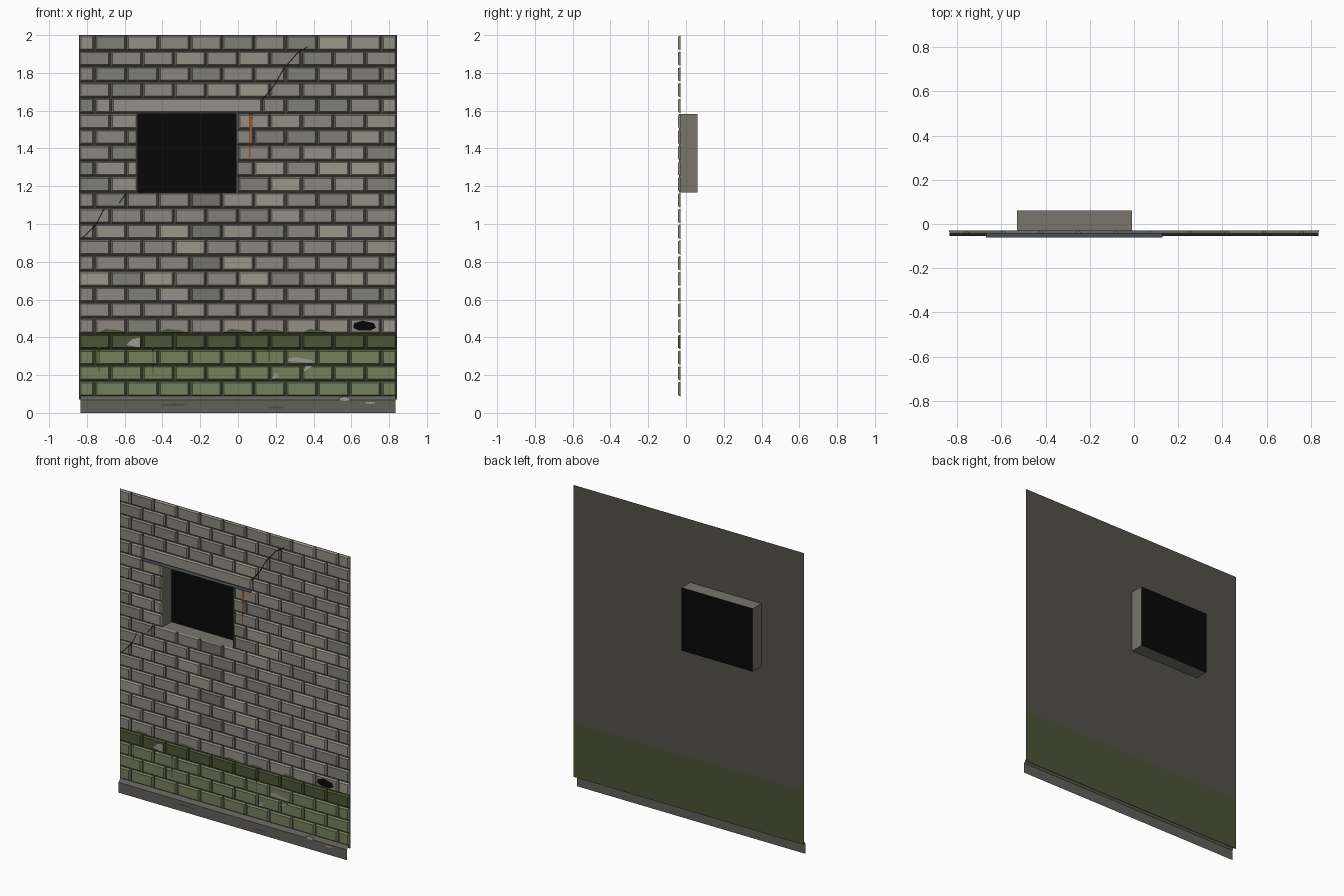
import bpy, math, random

if "Cube" in bpy.data.objects:
    bpy.data.objects.remove(bpy.data.objects["Cube"])

random.seed(4)
W, BASE, TOP, ROWS = 0.843, 0.0842, 2.0, 23
PITCH = (TOP - BASE) / ROWS
BRICK = 2 * W / 10
BACK, FACE = -0.03, -0.043
WX0, WX1 = -0.53, -0.01
WZ0, WZ1 = BASE + 13 * PITCH, BASE + 18 * PITCH
LX0, LX1 = -0.67, 0.13


def mat(name, r, g, b):
    m = bpy.data.materials.new(name)
    m.diffuse_color = tuple((c / 255) ** 2.2 for c in (r, g, b)) + (1,)
    m.use_nodes = True
    m.node_tree.nodes["Principled BSDF"].inputs["Base Color"].default_value = m.diffuse_color
    return m


STONE = [mat("stone_%d" % i, *c) for i, c in enumerate(
    [(138, 134, 127), (146, 142, 132), (128, 127, 117), (154, 151, 136)])]
DAMP = mat("damp_stone", 116, 114, 107)
MOSS, MOSS_DARK = mat("moss", 117, 127, 92), mat("moss_dark", 78, 86, 57)
MORTAR, MOSS_MORTAR = mat("mortar", 84, 82, 75), mat("moss_mortar", 76, 84, 56)
PLINTH, CHIP = mat("plinth", 98, 96, 90), mat("chip", 154, 151, 142)
REVEAL, BLACK = mat("reveal", 118, 116, 107), mat("black", 16, 16, 16)
CRACK, RUST = mat("crack", 36, 35, 33), mat("rust", 150, 80, 42)
DRIP, SMEAR = mat("drip", 72, 80, 92), mat("smear", 76, 75, 70)


def build(name, verts, faces, mats, idx=None):
    me = bpy.data.meshes.new(name)
    me.from_pydata(verts, [], faces)
    for m in mats:
        me.materials.append(m)
    if idx:
        me.polygons.foreach_set("material_index", idx)
    ob = bpy.data.objects.new(name, me)
    bpy.context.collection.objects.link(ob)
    return ob


def quads(name, rects, y, mats, idx=None):
    """Front-facing rectangles (x0, x1, z0, z1) at depth y."""
    v, f = [], []
    for x0, x1, z0, z1 in rects:
        n = len(v)
        v += [(x0, y, z0), (x1, y, z0), (x1, y, z1), (x0, y, z1)]
        f.append((n, n + 1, n + 2, n + 3))
    return build(name, v, f, mats, idx)


def patch(name, pts, m, y=FACE - 0.002):
    return build(name, [(x, y, z) for x, z in pts], [tuple(range(len(pts)))], [m])


def ribbon(name, pts, w, m):
    """Thin flat strip following a line on the wall face."""
    v = []
    for i, (x, z) in enumerate(pts):
        a, b = pts[max(i - 1, 0)], pts[min(i + 1, len(pts) - 1)]
        d = math.hypot(b[0] - a[0], b[1] - a[1])
        nx, nz = -(b[1] - a[1]) / d * w / 2, (b[0] - a[0]) / d * w / 2
        v += [(x - nx, FACE - 0.002, z - nz), (x + nx, FACE - 0.002, z + nz)]
    build(name, v, [(2 * i, 2 * i + 2, 2 * i + 3, 2 * i + 1)
                    for i in range(len(pts) - 1)], [m])


# Mortar backing with the window opening left out
MZ = 0.425
quads("mortar_wall", [(-W, W, 0.07, MZ), (-W, W, MZ, WZ0), (-W, WX0, WZ0, WZ1),
                      (WX1, W, WZ0, WZ1), (-W, W, WZ1, TOP)], BACK,
      [MOSS_MORTAR, MORTAR], [0, 1, 1, 1, 1])

# Bevelled bricks
verts, faces, idx = [], [], []
mats = STONE + [DAMP, MOSS, MOSS_DARK, STONE[1]]


def brick(x0, x1, z0, z1, m):
    if x1 - x0 < 0.03:
        return
    n = len(verts)
    for y, g in ((BACK, 0.003), (FACE, 0.011)):
        verts.extend([(x0 + g, y, z0 + g), (x1 - g, y, z0 + g),
                      (x1 - g, y, z1 - g * 0.8), (x0 + g, y, z1 - g * 0.8)])
    faces.append((n + 4, n + 5, n + 6, n + 7))
    faces.extend((n + i, n + (i + 1) % 4, n + 4 + (i + 1) % 4, n + 4 + i) for i in range(4))
    idx.extend([m] * 5)


for r in range(ROWS):
    z0 = BASE + r * PITCH
    hole = (WX0, WX1) if 13 <= r < 18 else (LX0, LX1) if r == 18 else None
    shift = BRICK / 2 if r % 2 == 0 else 0
    for k in range(11):
        a = max(-W, -W + k * BRICK - shift)
        b = min(W, -W + (k + 1) * BRICK - shift)
        m = random.choices(range(4), (6, 3, 3, 1))[0]
        if 4 < r < 13 and abs((a + b) / 2 + 0.15) < 0.06:
            m = 4
        if r < 4:
            m = 6 if r == 3 else 5
        if hole is None:
            brick(a, b, z0, z0 + PITCH, m)
        else:
            brick(a, min(b, hole[0]), z0, z0 + PITCH, m)
            brick(max(a, hole[1]), b, z0, z0 + PITCH, m)
# Lintel stone
brick(LX0, LX1, BASE + 18 * PITCH, BASE + 19 * PITCH, 7)
build("bricks", verts, faces, mats, idx)

# Drip ledge below the lintel
build("lintel_drip", [(LX0, -0.06, WZ1), (LX1, -0.06, WZ1), (LX1, BACK, WZ1), (LX0, BACK, WZ1)],
      [(0, 3, 2, 1)], [DRIP])

# Window recess: four reveals and a dark back
ring = [(WX0, WZ0), (WX1, WZ0), (WX1, WZ1), (WX0, WZ1)]
build("window_reveal", [(x, FACE + 0.005, z) for x, z in ring] + [(x, 0.06, z) for x, z in ring],
      [(i, (i + 1) % 4, 4 + (i + 1) % 4, 4 + i) for i in range(4)], [REVEAL])
quads("window_dark", [(WX0, WX1, WZ0, WZ1)], 0.06, [BLACK])

# Plinth with sloped top
P = 0.835
build("plinth", [(-P, -0.055, 0), (P, -0.055, 0), (P, -0.055, 0.068), (-P, -0.055, 0.068),
                 (P, -0.037, 0.09), (-P, -0.037, 0.09)],
      [(0, 1, 2, 3), (3, 2, 4, 5)], [PLINTH])

# Ragged moss edge
for i, x in enumerate((-0.66, -0.34, 0.0, 0.18, 0.42)):
    patch("moss_edge_%d" % i, [(x - 0.08, 0.425), (x + 0.08, 0.425), (x + 0.03, 0.438),
                               (x - 0.04, 0.444)], MOSS_DARK)

# Chips, hole and plinth smears
patch("chip_left", [(-0.59, 0.36), (-0.52, 0.345), (-0.52, 0.40), (-0.56, 0.39)], CHIP)
patch("chip_mid", [(0.26, 0.275), (0.40, 0.265), (0.39, 0.28), (0.31, 0.295), (0.27, 0.29)], CHIP)
patch("chip_low", [(0.17, 0.175), (0.22, 0.19), (0.20, 0.215)], CHIP)
patch("chip_right", [(0.34, 0.215), (0.40, 0.25), (0.36, 0.25)], CHIP)
patch("hole", [(0.61, 0.45), (0.64, 0.435), (0.70, 0.435), (0.73, 0.45), (0.72, 0.475),
               (0.66, 0.488), (0.615, 0.475)], BLACK)
for i, (x, z, w, h, m) in enumerate([(0.565, 0.075, 0.03, 0.012, CHIP), (0.70, 0.053, 0.03, 0.005, CHIP),
                                     (-0.34, 0.043, 0.07, 0.006, SMEAR), (0.2, 0.028, 0.05, 0.005, SMEAR)]):
    patch("plinth_mark_%d" % i, [(x + w * math.cos(a * math.pi / 4), z + h * math.sin(a * math.pi / 4))
                                 for a in range(8)], m, -0.0565)

# Cracks, rust runs and damp runs
ribbon("crack_upper", [(0.13, 1.66), (0.19, 1.73), (0.24, 1.82), (0.31, 1.90), (0.37, 1.94)], 0.006, CRACK)
ribbon("crack_lower", [(-0.82, 0.93), (-0.75, 1.0), (-0.71, 1.08)], 0.006, CRACK)
ribbon("crack_sill", [(-0.63, 1.11), (-0.59, 1.165)], 0.006, CRACK)
ribbon("rust_wide", [(0.073, 1.58), (0.070, 1.49)], 0.012, RUST)
ribbon("rust_thin", [(0.063, 1.58), (0.063, 1.35)], 0.007, RUST)
for i, (x, z) in enumerate([(-0.735, 0.22), (-0.45, 0.20), (0.165, 0.27)]):
    ribbon("damp_run_%d" % i, [(x, 0.36), (x, z)], 0.007, MOSS_DARK)
